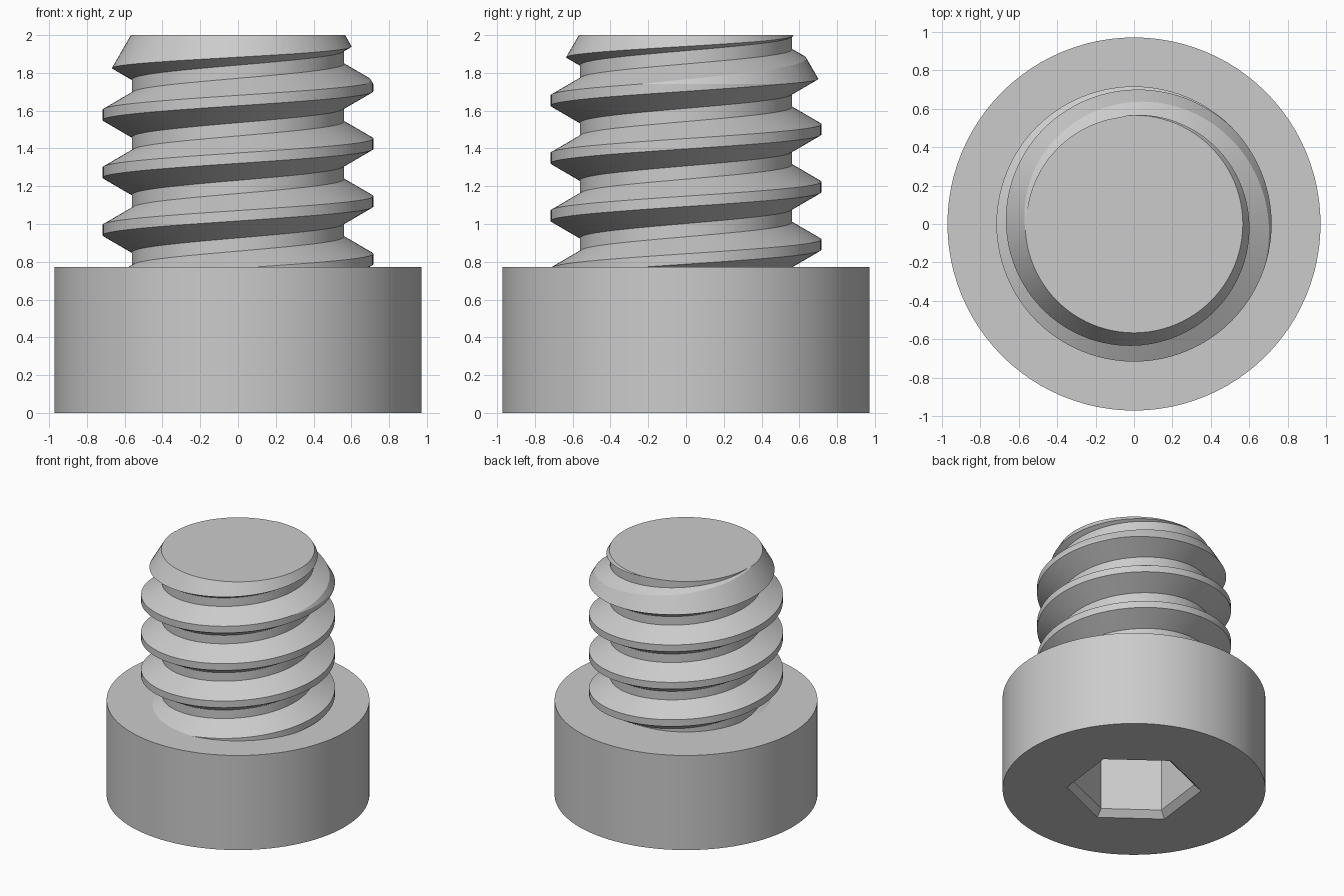
import bpy
import bmesh
from math import cos, sin, tan, pi, radians

cube = bpy.data.objects.get("Cube")
if cube:
    bpy.data.objects.remove(cube, do_unlink=True)

HEAD_R, HEAD_H = 0.972, 0.772
CORE_R, CREST_R, TOP = 0.561, 0.717, 2.0
PITCH, CREST_W = 0.305, 0.055
BURIED = 0.68          # shank starts inside the head
STEPS = 96             # segments per full turn

steel = bpy.data.materials.new("steel grey")
steel.use_nodes = True
grey = (0.6, 0.6, 0.6, 1)
steel.diffuse_color = grey
steel.node_tree.nodes["Principled BSDF"].inputs["Base Color"].default_value = grey


def skin(name, rings):
    """Closed solid from a list of equal vertex rings, capped at both ends."""
    bm = bmesh.new()
    loops = [[bm.verts.new(p) for p in ring] for ring in rings]
    n = len(loops[0])
    for a, b in zip(loops, loops[1:]):
        for i in range(n):
            j = (i + 1) % n
            bm.faces.new((a[i], a[j], b[j], b[i]))
    bm.faces.new(loops[0][::-1])
    bm.faces.new(loops[-1])
    bmesh.ops.recalc_face_normals(bm, faces=bm.faces)
    mesh = bpy.data.meshes.new(name)
    bm.to_mesh(mesh)
    bm.free()
    mesh.materials.append(steel)
    obj = bpy.data.objects.new(name, mesh)
    bpy.context.collection.objects.link(obj)
    return obj


def turned(name, profile, sides=STEPS, start=0.0):
    """Solid of revolution from (radius, height) points."""
    angles = [start + 2 * pi * i / sides for i in range(sides)]
    return skin(name, [[(r * cos(a), r * sin(a), z) for a in angles]
                       for r, z in profile])


def activate(obj):
    bpy.ops.object.select_all(action='DESELECT')
    obj.select_set(True)
    bpy.context.view_layer.objects.active = obj


def carve(obj, cutter, operation):
    """Apply a boolean and discard the cutter."""
    cutter.hide_render = True
    activate(obj)
    mod = obj.modifiers.new("carve", 'BOOLEAN')
    mod.operation, mod.solver, mod.object = operation, 'EXACT', cutter
    bpy.ops.object.modifier_apply(modifier=mod.name)
    bpy.data.objects.remove(cutter, do_unlink=True)


# Head with a chamfered hexagonal socket underneath
head = turned("head", [(HEAD_R, 0), (HEAD_R, HEAD_H)])
socket = turned("socket_cutter",
                [(0.55, -0.05), (0.445, 0.05), (0.445, 0.55)], 6, radians(23))
carve(head, socket, 'DIFFERENCE')

# Plain core of the shank
core = turned("shank_core", [(CORE_R, BURIED), (CORE_R, TOP)])

# Right-handed trapezoid thread, 30 degree flanks, slightly sunk into the core
inner = CORE_R - 0.01
half_crest = CREST_W / 2
half_base = half_crest + (CREST_R - inner) * tan(radians(30))
section = [(inner, -half_base), (CREST_R, -half_crest),
           (CREST_R, half_crest), (inner, half_base)]
rings = []
for step in range(int(-1.7 * STEPS), 4 * STEPS):
    a = 2 * pi * step / STEPS
    mid = 1.12 + PITCH * step / STEPS
    rings.append([(r * cos(a), r * sin(a), mid + h) for r, h in section])
thread = skin("thread", rings)

# Trim the thread to the shank length and the conical lead-in at the tip
tip_r, wide = CORE_R + 0.006, 0.8
cone_start = TOP - (wide - tip_r) / tan(radians(30))
envelope = turned("thread_envelope",
                  [(wide, BURIED + 0.01), (wide, cone_start), (tip_r, TOP)])
carve(thread, envelope, 'INTERSECT')

for part in (head, core, thread):
    activate(part)
    bpy.ops.object.shade_smooth_by_angle(angle=radians(20))
